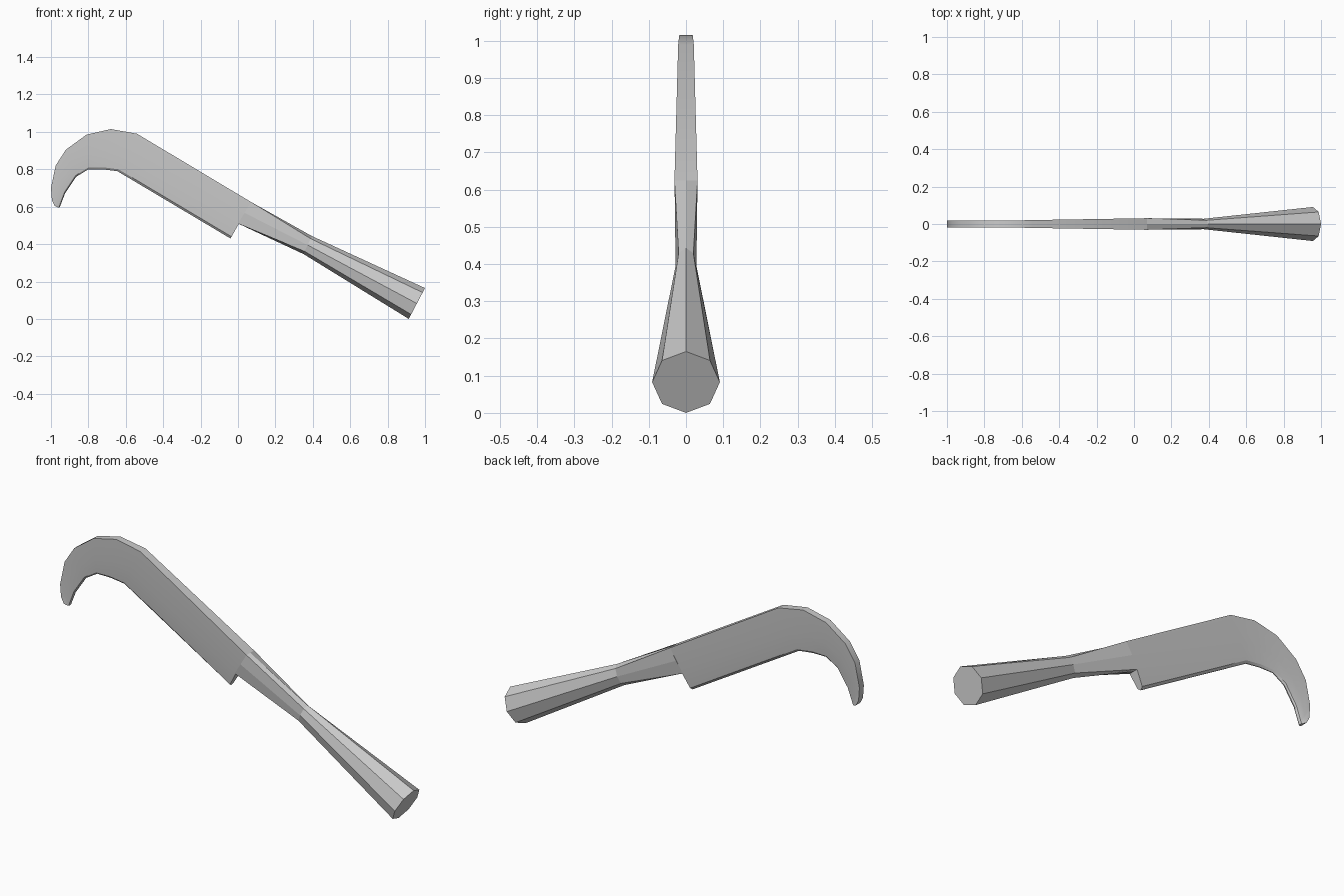
import bpy, bmesh
from math import sin, cos, pi

if "Cube" in bpy.data.objects:
    bpy.data.objects.remove(bpy.data.objects["Cube"])


def ring(top, bottom, profile):
    """Symmetric closed section; profile = (half width, fraction from top to bottom)."""
    pts = [(y, t) for y, t in profile] + [(-y, t) for y, t in reversed(profile) if y > 0]
    return [(top[0] + (bottom[0] - top[0]) * t, y, top[1] + (bottom[1] - top[1]) * t)
            for y, t in pts]


def octagon(half_width):
    return [(half_width * sin(i * pi / 4) if i % 4 else 0, (1 - cos(i * pi / 4)) / 2)
            for i in range(5)]


def loft(name, rings, angle):
    bm = bmesh.new()
    loops = [[bm.verts.new(p) for p in r] for r in rings]
    n = len(loops[0])
    for a, b in zip(loops, loops[1:]):
        for i in range(n):
            j = (i + 1) % n
            bm.faces.new((a[i], a[j], b[j], b[i]))
    bm.faces.new(loops[0])
    bm.faces.new(loops[-1])
    bmesh.ops.recalc_face_normals(bm, faces=bm.faces)
    mesh = bpy.data.meshes.new(name)
    bm.to_mesh(mesh)
    bm.free()
    obj = bpy.data.objects.new(name, mesh)
    bpy.context.collection.objects.link(obj)
    bpy.ops.object.select_all(action='DESELECT')
    obj.select_set(True)
    bpy.context.view_layer.objects.active = obj
    bpy.ops.object.shade_smooth_by_angle(angle=angle)
    return obj


# Hooked blade: spine point, cutting edge point, half thickness of the spine
sections = [
    ((0.07, 0.625), (-0.04, 0.43), 0.031),
    ((-0.54, 0.99), (-0.645, 0.79), 0.021),
    ((-0.68, 1.015), (-0.725, 0.80), 0.018),
    ((-0.81, 0.985), (-0.80, 0.80), 0.018),
    ((-0.92, 0.905), (-0.865, 0.76), 0.018),
    ((-0.975, 0.82), (-0.925, 0.67), 0.018),
    ((-1.0, 0.70), (-0.952, 0.60), 0.018),
    ((-0.995, 0.635), (-0.956, 0.595), 0.018),
    ((-0.98, 0.605), (-0.96, 0.595), 0.018),
]
loft("blade", [ring(s, e, [(h, 0), (0.85 * h, 0.58), (0.5 * h, 0.95), (0.002, 1)])
               for s, e, h in sections], pi / 6)

# Octagonal socket handle, flattening into the blade
loft("handle", [
    ring((0.07, 0.625), (0.0, 0.51),
         [(0, 0), (0.031, 0), (0.030, 0.5), (0.026, 1), (0, 1)]),
    ring((0.395, 0.443), (0.35, 0.347), octagon(0.028)),
    ring((1.0, 0.165), (0.913, 0.0), octagon(0.091)),
], pi / 18)
